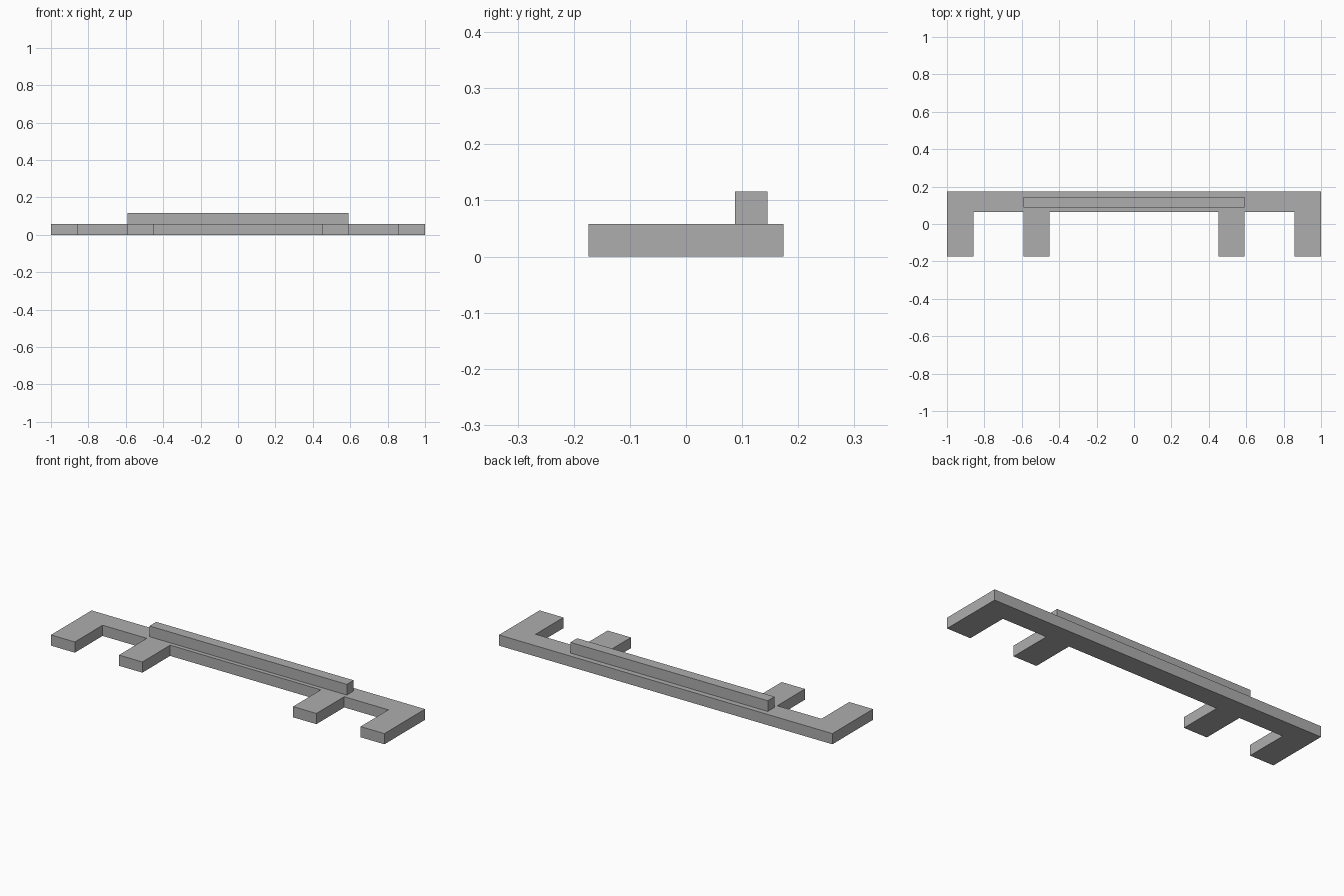
import bpy
import bmesh

cube = bpy.data.objects.get("Cube")
if cube:
    bpy.data.objects.remove(cube, do_unlink=True)

grey = bpy.data.materials.new("plain grey")
grey.use_nodes = True
colour = (0.42, 0.42, 0.42, 1)
grey.diffuse_color = colour
grey.node_tree.nodes["Principled BSDF"].inputs["Base Color"].default_value = colour

THICK = 0.058
FRONT, INNER, BACK = -0.174, 0.064, 0.174


def extrude_outline(name, outline, bottom, height):
    """Make a flat-sided solid from a plan outline."""
    bm = bmesh.new()
    face = bm.faces.new([bm.verts.new((x, y, bottom)) for x, y in outline])
    result = bmesh.ops.extrude_face_region(bm, geom=[face], use_keep_orig=True)
    top = [v for v in result["geom"] if isinstance(v, bmesh.types.BMVert)]
    bmesh.ops.translate(bm, verts=top, vec=(0, 0, height))
    bmesh.ops.recalc_face_normals(bm, faces=bm.faces[:])
    mesh = bpy.data.meshes.new(name)
    bm.to_mesh(mesh)
    bm.free()
    mesh.materials.append(grey)
    obj = bpy.data.objects.new(name, mesh)
    bpy.context.collection.objects.link(obj)
    return obj


# Comb-shaped base: a long back bar with two prongs on each side
half = [(0.452, INNER), (0.452, FRONT), (0.592, FRONT), (0.592, INNER),
        (0.857, INNER), (0.857, FRONT), (1, FRONT), (1, BACK)]
outline = half + [(-x, y) for x, y in reversed(half)]
extrude_outline("pronged_base", outline, 0, THICK)

# Raised rail along the back bar
rail = [(-0.592, 0.087), (0.592, 0.087), (0.592, 0.145), (-0.592, 0.145)]
extrude_outline("raised_rail", rail, THICK, THICK)
